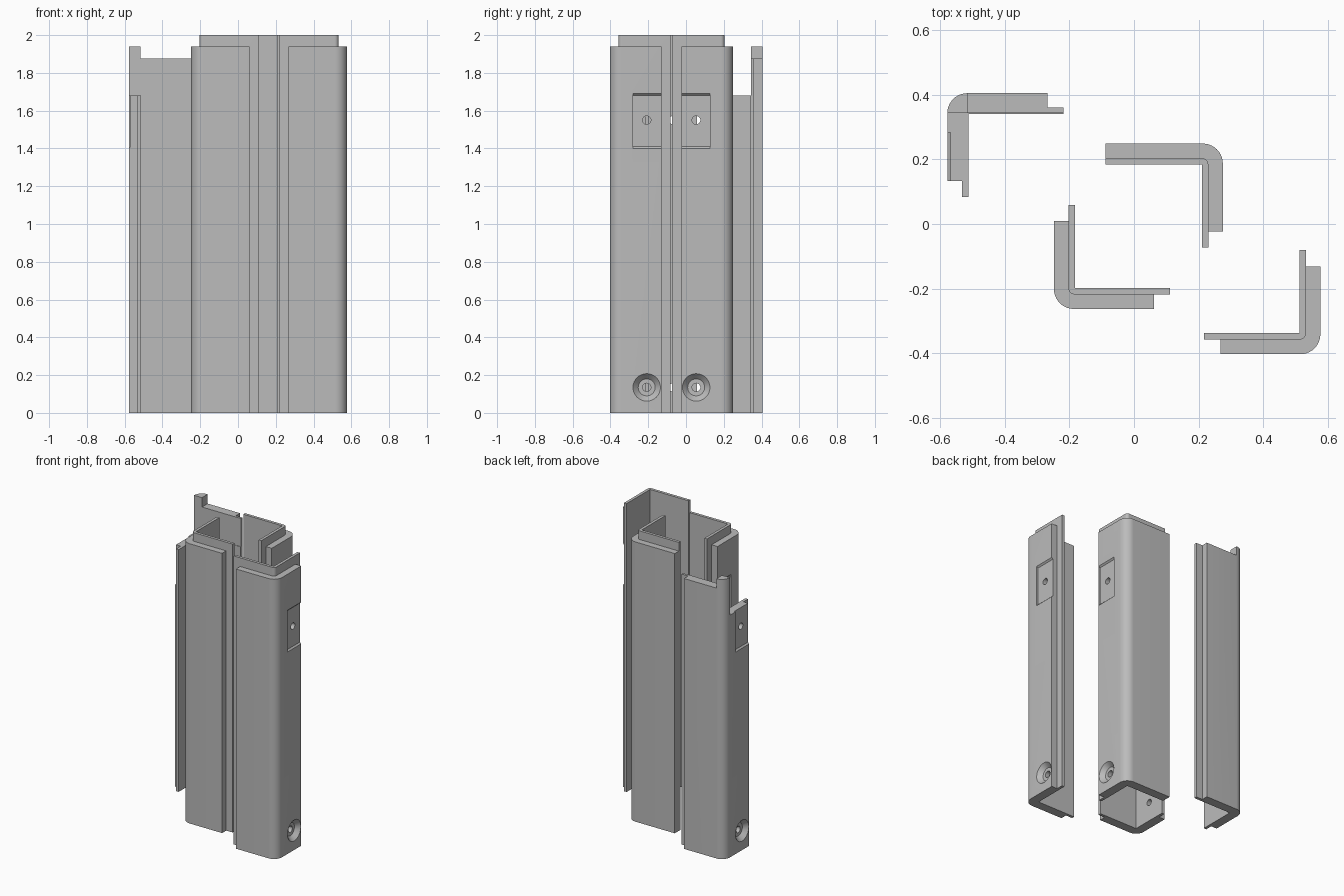
import bpy, bmesh, math

cube = bpy.data.objects.get("Cube")
if cube:
    bpy.data.objects.remove(cube, do_unlink=True)

grey = bpy.data.materials.new("plain_grey")
grey.use_nodes = True
colour = (0.5, 0.5, 0.5, 1)
grey.diffuse_color = colour
grey.node_tree.nodes["Principled BSDF"].inputs["Base Color"].default_value = colour

WALL, LIP, RADIUS = 0.065, 0.02, 0.062
SHOULDER, TOP = 1.94, 2.0


def loft(name, rings, place):
    """Solid through rings of (a, b, t) points; place maps them to the world."""
    bm = bmesh.new()
    loops = [[bm.verts.new(place(*p)) for p in ring] for ring in rings]
    n = len(loops[0])
    for low, high in zip(loops, loops[1:]):
        for i in range(n):
            j = (i + 1) % n
            bm.faces.new((low[i], low[j], high[j], high[i]))
    bm.faces.new(loops[0])
    bm.faces.new(loops[-1])
    bmesh.ops.recalc_face_normals(bm, faces=bm.faces)
    mesh = bpy.data.meshes.new(name)
    bm.to_mesh(mesh)
    bm.free()
    mesh.materials.append(grey)
    obj = bpy.data.objects.new(name, mesh)
    bpy.context.collection.objects.link(obj)
    return obj


def prism(name, pts, lo, hi, place):
    return loft(name, [[(a, b, t) for a, b in pts] for t in (lo, hi)], place)


def angle_profile(start, end, len_u, len_v, radius, steps=10):
    """L-shaped section with a rounded outer corner and a square inner one."""
    c = start + radius
    arc = [(c - radius * math.sin(k * math.pi / 2 / steps),
            c - radius * math.cos(k * math.pi / 2 / steps)) for k in range(steps + 1)]
    return [(len_u, start)] + arc + [(start, len_v), (end, len_v), (end, end), (len_u, end)]


def combine(obj, tool, operation):
    """Apply one boolean and discard the tool."""
    tool.hide_render = True
    mod = obj.modifiers.new("boolean", 'BOOLEAN')
    mod.operation, mod.solver, mod.object = operation, 'EXACT', tool
    graph = bpy.context.evaluated_depsgraph_get()
    mesh = bpy.data.meshes.new_from_object(obj.evaluated_get(graph))
    obj.modifiers.clear()
    obj.data = mesh
    bpy.data.objects.remove(tool, do_unlink=True)


def corner_panel(name, cx, cy, su, sv, lip_u=0.36, body_u=0.31, stepped=False):
    def upright(u, v, z):
        return (cx + su * u, cy + sv * v, z)

    def sideways(u, z, v):
        return upright(u, v, z)

    # Thick outer shell and taller thin inner lip
    panel = prism(name, angle_profile(0, WALL - 0.01, body_u, 0.272, RADIUS),
                  0, SHOULDER, upright)
    lip = prism("lip", angle_profile(WALL - LIP, WALL, lip_u, 0.322, LIP), 0, TOP, upright)
    combine(panel, lip, 'UNION')

    # Arms cut down to leave a corner post
    if stepped:
        for u, v, z in ((-0.1, -0.1, SHOULDER), (WALL - 0.003, -0.1, 1.875),
                        (-0.1, WALL - 0.003, 1.68)):
            box = [(u, v), (0.5, v), (0.5, 0.5), (u, 0.5)]
            combine(panel, prism("step_cutter", box, z, 2.2, upright), 'DIFFERENCE')

    # Shallow latch recess with sloped upper and lower edges
    recess = [(-0.01, 1.39), (0.01, 1.41), (0.01, 1.68), (-0.01, 1.70)]
    combine(panel, prism("recess_cutter", recess, 0.122, 0.29, sideways), 'DIFFERENCE')

    # Screw holes, the lower one countersunk
    def bore(z, stations):
        rings = [[(u, 0.195 + r * math.cos(a * math.pi / 16), z + r * math.sin(a * math.pi / 16))
                  for a in range(32)] for u, r in stations]
        combine(panel, loft("bore_cutter", rings, upright), 'DIFFERENCE')

    bore(1.55, [(-0.02, 0.022), (0.1, 0.022)])
    bore(0.135, [(-0.01, 0.082), (0.03, 0.045), (0.0301, 0.022), (0.1, 0.022)])

    bpy.ops.object.select_all(action='DESELECT')
    panel.select_set(True)
    bpy.context.view_layer.objects.active = panel
    bpy.ops.object.shade_smooth_by_angle(angle=math.radians(30))


corner_panel("front_left_panel", 0.577, -0.403, -1, 1)
corner_panel("front_right_panel", -0.248, -0.263, 1, 1)
corner_panel("back_left_panel", 0.275, 0.249, -1, -1, lip_u=0.363, body_u=0.363)
corner_panel("back_right_panel", -0.578, 0.405, 1, -1, stepped=True)
